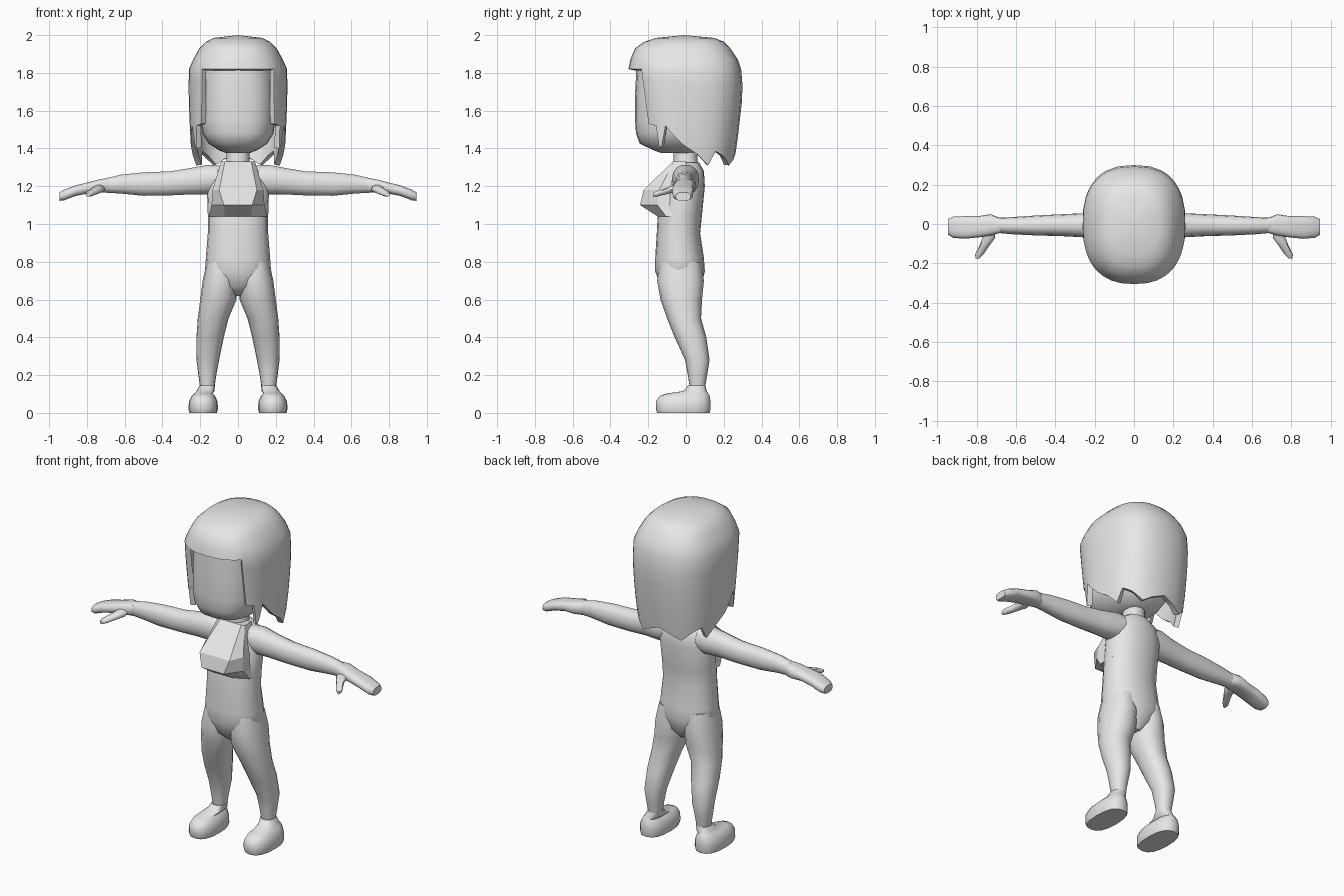
import bpy, bmesh, math

if "Cube" in bpy.data.objects:
    bpy.data.objects.remove(bpy.data.objects["Cube"], do_unlink=True)

clay = bpy.data.materials.new("plain grey")
clay.use_nodes = True
clay.diffuse_color = (0.8, 0.8, 0.8, 1)
clay.node_tree.nodes["Principled BSDF"].inputs["Base Color"].default_value = (0.8, 0.8, 0.8, 1)


def superpoint(a, p):
    c, s = math.cos(a), math.sin(a)
    return (math.copysign(abs(c) ** (2 / p), c), math.copysign(abs(s) ** (2 / p), s))


def finish(name, bm, mirror=False, thick=0, angle=45):
    bmesh.ops.remove_doubles(bm, verts=bm.verts, dist=0.0005)
    bmesh.ops.recalc_face_normals(bm, faces=bm.faces)
    mesh = bpy.data.meshes.new(name)
    bm.to_mesh(mesh)
    bm.free()
    mesh.materials.append(clay)
    ob = bpy.data.objects.new(name, mesh)
    bpy.context.collection.objects.link(ob)
    bpy.ops.object.select_all(action="DESELECT")
    ob.select_set(True)
    bpy.context.view_layer.objects.active = ob
    if mirror:
        m = ob.modifiers.new("mirror", "MIRROR")
        m.use_mirror_merge = False
        bpy.ops.object.modifier_apply(modifier=m.name)
    if thick:
        m = ob.modifiers.new("thickness", "SOLIDIFY")
        m.thickness = thick
        bpy.ops.object.modifier_apply(modifier=m.name)
    bpy.ops.object.shade_smooth_by_angle(angle=math.radians(angle))
    return ob


def loft(name, axis, rings, n=16, p=2.2, **kw):
    """Rings are (position, u min, u max, v min, v max) along the axis."""
    bm = bmesh.new()
    loops = []
    for t, u0, u1, v0, v1 in rings:
        loop = []
        for i in range(n):
            c, s = superpoint(2 * math.pi * i / n, p)
            u, v = (u0 + u1 + (u1 - u0) * c) / 2, (v0 + v1 + (v1 - v0) * s) / 2
            loop.append(bm.verts.new({"x": (t, u, v), "y": (u, t, v), "z": (u, v, t)}[axis]))
        loops.append(loop)
    for a, b in zip(loops, loops[1:]):
        for i in range(n):
            j = (i + 1) % n
            bm.faces.new((a[i], a[j], b[j], b[i]))
    bm.faces.new(loops[0])
    bm.faces.new(loops[-1])
    return finish(name, bm, **kw)


def lerp(table, t):
    """Piecewise linear lookup in rows of (key, values...)."""
    if t <= table[0][0]:
        return table[0][1:]
    for a, b in zip(table, table[1:]):
        if t <= b[0]:
            f = (t - a[0]) / (b[0] - a[0])
            return [x + (y - x) * f for x, y in zip(a[1:], b[1:])]
    return table[-1][1:]


# Torso and neck
loft("torso", "z", [
    (0.62, -.03, .03, -.08, .04), (0.67, -.11, .11, -.135, .08),
    (0.75, -.175, .175, -.163, .1), (0.82, -.17, .17, -.163, .095),
    (0.95, -.16, .16, -.155, .075), (1.05, -.16, .16, -.15, .085),
    (1.2, -.165, .165, -.12, .1), (1.28, -.14, .14, -.09, .095),
    (1.325, -.075, .075, -.07, .07)], n=20)
loft("neck", "z", [(1.28, -.08, .08, -.075, .075), (1.34, -.06, .06, -.065, .06),
                   (1.45, -.06, .06, -.065, .06)], n=12)

# Faceted chest: front corner, side corner and back corner at each level
bm = bmesh.new()
rows = []
for z, front, wide, y in [(1.33, .07, .09, -.07), (1.18, .1, .135, -.225),
                          (1.1, .075, .14, -.243), (1.04, .07, .155, -.15)]:
    side_y = y * 0.5 - 0.03
    outline = [(-wide, 0), (-wide, side_y), (-front, y), (front, y), (wide, side_y), (wide, 0)]
    rows.append([bm.verts.new((x, v, z)) for x, v in outline])
for a, b in zip(rows, rows[1:]):
    for i in range(6):
        j = (i + 1) % 6
        bm.faces.new((a[i], a[j], b[j], b[i]))
bm.faces.new(rows[0])
bm.faces.new(rows[-1])
finish("chest", bm, angle=30)

# Legs and shoes
loft("legs", "z", [
    (0.13, .125, .2, .02, .1), (0.2, .115, .21, .01, .112), (0.28, .1, .22, -.005, .125),
    (0.4, .075, .22, -.06, .108), (0.5, .05, .213, -.1, .08), (0.6, .008, .2, -.135, .085),
    (0.7, .002, .187, -.153, .095), (0.8, .01, .165, -.14, .08)], mirror=True)
loft("shoes", "z", [
    (0, .112, .257, -.152, .125), (0.02, .106, .262, -.16, .13), (0.06, .108, .26, -.16, .13),
    (0.09, .122, .245, -.14, .125), (0.103, .135, .232, -.1, .118),
    (0.115, .125, .22, -.015, .11), (0.145, .122, .203, .012, .102)], p=2.5, mirror=True)

# Arms, hands and thumbs
loft("arms", "x", [
    (.08, -.07, .07, 1.17, 1.31), (.16, -.075, .07, 1.155, 1.315), (.25, -.068, .055, 1.155, 1.298),
    (.36, -.062, .05, 1.15, 1.28), (.5, -.058, .043, 1.148, 1.275), (.62, -.052, .035, 1.16, 1.262),
    (.7, -.045, .032, 1.165, 1.243)], n=14, mirror=True)
loft("hands", "x", [
    (.68, -.045, .03, 1.165, 1.245), (.73, -.06, .05, 1.165, 1.238), (.79, -.068, .04, 1.162, 1.222),
    (.86, -.075, .04, 1.148, 1.205), (.92, -.07, .037, 1.125, 1.182),
    (.945, -.055, .025, 1.122, 1.168)], n=14, p=2.8, mirror=True)
loft("thumbs", "y", [
    (-.175, .785, .805, 1.145, 1.165), (-.155, .765, .808, 1.145, 1.175),
    (-.11, .735, .785, 1.155, 1.19), (-.07, .705, .77, 1.165, 1.205),
    (-.03, .71, .77, 1.17, 1.21)], n=10, mirror=True)

# Head
loft("head", "z", [
    (1.375, -.06, .06, -.13, .04), (1.39, -.1, .1, -.17, .08), (1.425, -.155, .155, -.245, .13),
    (1.48, -.188, .188, -.265, .17), (1.55, -.198, .198, -.27, .2), (1.68, -.2, .2, -.27, .22),
    (1.84, -.195, .195, -.262, .22)], n=24, p=2.6)

# Hair: columns of points around the head; the lower hem depends on the angle from the front
brow = 1.82
size = [(1.3, .235, .235, .25), (1.42, .25, .25, .27), (1.55, .257, .265, .285),
        (1.7, .262, .285, .302), (1.82, .26, .305, .292), (1.87, .238, .295, .275),
        (1.93, .205, .27, .235), (1.965, .17, .22, .2), (1.985, .13, .16, .15)]
hem = [(0, brow), (43, brow), (45, 1.53), (57, 1.52), (60, 1.4), (64, 1.42), (70, 1.52),
       (88, 1.42), (113, 1.31), (122, 1.385), (136, 1.36), (152, 1.31), (180, 1.37)]
half = [0, 11, 22, 33, 43, 45, 51, 57, 60, 64, 70, 79, 88, 100, 113, 122, 129, 136, 144, 152, 166, 180]
angles = half + [360 - a for a in half[-2:0:-1]]
bm = bmesh.new()
columns = []
for deg in angles:
    bottom = lerp(hem, min(deg, 360 - deg))[0]
    levels = [1.985, 1.965, 1.93, 1.87, brow] + [brow + (bottom - brow) * k / 5 for k in range(1, 6)]
    column = [bm.verts.new((0, -.01, 2.0))]
    for z in levels:
        rx, front, back = lerp(size, z)
        c, s = superpoint(math.radians(deg), 2.45)
        column.append(bm.verts.new((rx * s, -c * (front if c > 0 else back), z)))
    columns.append((bottom, column))
for i, (low_a, a) in enumerate(columns):
    low_b, b = columns[(i + 1) % len(columns)]
    bm.faces.new((a[0], a[1], b[1]))
    for k in range(1, 10):
        if k >= 5 and low_a == low_b == brow:
            break
        bm.faces.new((a[k], a[k + 1], b[k + 1], b[k]))
bmesh.ops.dissolve_degenerate(bm, edges=bm.edges, dist=0.0005)
finish("hair", bm, thick=0.03, angle=50)
